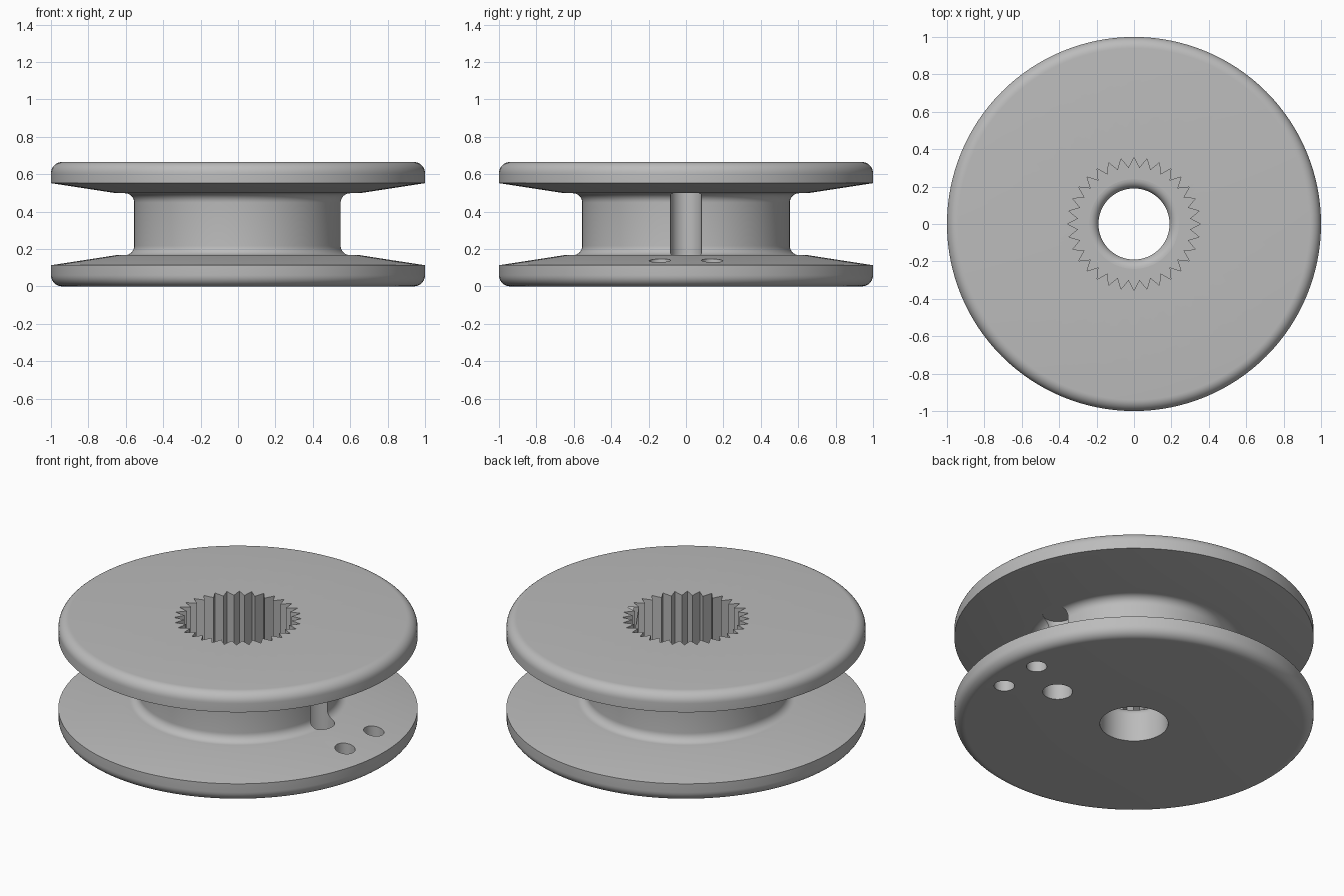
import bpy, bmesh
from math import sin, cos, pi, radians

default = bpy.data.objects.get("Cube")
if default:
    bpy.data.objects.remove(default, do_unlink=True)

HEIGHT = 0.665
FLOOR = 0.22          # floor of the toothed socket
SEGMENTS = 128

grey = bpy.data.materials.new("plain grey")
grey.use_nodes = True
grey.diffuse_color = (0.5, 0.5, 0.5, 1)
shader = next(n for n in grey.node_tree.nodes if n.type == 'BSDF_PRINCIPLED')
shader.inputs["Base Color"].default_value = grey.diffuse_color


def arc(cx, cz, r, start, end, steps=8):
    """Points (radius, height) along an arc, angles in degrees."""
    angles = [radians(start + (end - start) * i / steps) for i in range(steps + 1)]
    return [(cx + r * cos(a), cz + r * sin(a)) for a in angles]


def make_object(name, bm):
    bmesh.ops.recalc_face_normals(bm, faces=bm.faces)
    mesh = bpy.data.meshes.new(name)
    bm.to_mesh(mesh)
    bm.free()
    mesh.materials.append(grey)
    obj = bpy.data.objects.new(name, mesh)
    bpy.context.collection.objects.link(obj)
    return obj


def lathe(name, profile):
    """Revolve a closed profile around z."""
    bm = bmesh.new()
    rings = []
    for i in range(SEGMENTS):
        a = 2 * pi * i / SEGMENTS
        rings.append([bm.verts.new((r * cos(a), r * sin(a), z)) for r, z in profile])
    n = len(profile)
    for i, ring in enumerate(rings):
        nxt = rings[(i + 1) % SEGMENTS]
        for j in range(n):
            k = (j + 1) % n
            bm.faces.new((ring[j], nxt[j], nxt[k], ring[k]))
    return make_object(name, bm)


def prism(name, outline, z0, z1):
    """Extrude a flat outline from z0 to z1."""
    bm = bmesh.new()
    low = [bm.verts.new((x, y, z0)) for x, y in outline]
    high = [bm.verts.new((x, y, z1)) for x, y in outline]
    bm.faces.new(low)
    bm.faces.new(high)
    n = len(outline)
    for i in range(n):
        k = (i + 1) % n
        bm.faces.new((low[i], low[k], high[k], high[i]))
    return make_object(name, bm)


def circle(cx, cy, r, steps=48):
    return [(cx + r * cos(2 * pi * i / steps), cy + r * sin(2 * pi * i / steps))
            for i in range(steps)]


def cut(target, cutter):
    cutter.hide_render = True
    mod = target.modifiers.new("cut", 'BOOLEAN')
    mod.operation = 'DIFFERENCE'
    mod.solver = 'EXACT'
    mod.object = cutter
    bpy.context.view_layer.objects.active = target
    bpy.ops.object.modifier_apply(modifier=mod.name)
    bpy.data.objects.remove(cutter, do_unlink=True)


# Spool: rounded rim, sloped flange and filleted hub, mirrored top to bottom
lower = arc(0.94, 0.06, 0.06, -90, 0) + [(1.0, 0.113), (0.65, 0.167)]
lower += arc(0.605, 0.217, 0.05, 270, 180)
upper = [(r, HEIGHT - z) for r, z in reversed(lower)]
# Centre bore with a rounded shoulder leading to the socket floor
bore = [(0.24, HEIGHT)] + arc(0.24, FLOOR - 0.05, 0.05, 90, 180) + [(0.19, 0)]
spool = lathe("spool", lower + upper + bore)

# Toothed socket
TEETH = 32
star = []
for i in range(2 * TEETH):
    a = pi / 2 + pi * i / TEETH
    r = 0.3 if i % 2 else 0.355
    star.append((r * cos(a), r * sin(a)))
cut(spool, prism("socket_cutter", star, FLOOR + 0.0005, HEIGHT + 0.1))

# Cord channel along the hub and the two cord holes in the lower flange
cut(spool, prism("channel_cutter", circle(0.555, 0, 0.083), -0.1, HEIGHT - 0.166))
for side in (-1, 1):
    cut(spool, prism("hole_cutter", circle(0.825, side * 0.14, 0.057), -0.1, 0.3))

bpy.ops.object.select_all(action='DESELECT')
spool.select_set(True)
bpy.context.view_layer.objects.active = spool
bpy.ops.object.shade_smooth_by_angle(angle=radians(30))
